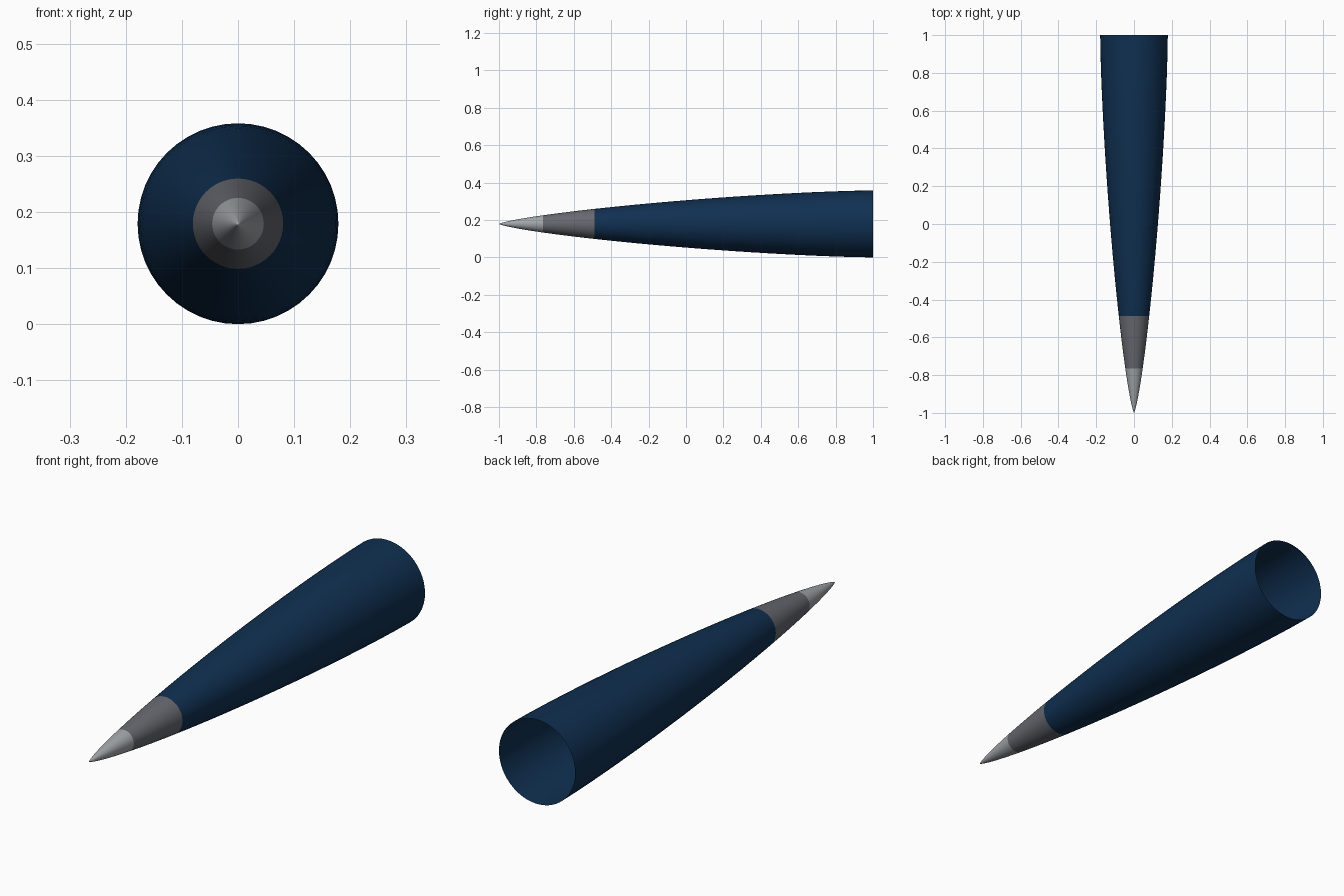
import bpy, bmesh, math

if "Cube" in bpy.data.objects:
    bpy.data.objects.remove(bpy.data.objects["Cube"])

BASE_R, LENGTH, SIDES = 0.179, 2.0, 48


def material(name, rgb):
    m = bpy.data.materials.new(name)
    m.diffuse_color = (*rgb, 1.0)
    m.use_nodes = True
    m.node_tree.nodes["Principled BSDF"].inputs["Base Color"].default_value = m.diffuse_color
    return m


def radius(y):
    """Slender tapering curve from the point (y=-1) to the open base (y=1)."""
    t = math.acos(max(-1.0, min(1.0, -y)))
    return BASE_R * math.sqrt(max(0.0, t - math.sin(2 * t) / 2) / math.pi)


def shell(name, y0, y1, steps, mat):
    """Revolved open skin between two stations along y."""
    bm = bmesh.new()
    rings = []
    for i in range(steps + 1):
        f = i / steps
        if y0 <= -1:
            f = f ** 1.6          # finer rings near the point
        y = y0 + (y1 - y0) * f
        r = radius(y)
        if r < 1e-6:
            rings.append([bm.verts.new((0, y, BASE_R))])
            continue
        rings.append([bm.verts.new((r * math.sin(a), y, BASE_R + r * math.cos(a)))
                      for a in (2 * math.pi * k / SIDES for k in range(SIDES))])
    for a, b in zip(rings, rings[1:]):
        for k in range(SIDES):
            n = (k + 1) % SIDES
            if len(a) == 1:
                bm.faces.new((a[0], b[k], b[n]))
            else:
                bm.faces.new((a[k], b[k], b[n], a[n]))
    bm.normal_update()
    # make the skin face outward
    flip = [f for f in bm.faces
            if f.normal.x * f.calc_center_median().x
            + f.normal.z * (f.calc_center_median().z - BASE_R) < 0]
    bmesh.ops.reverse_faces(bm, faces=flip)
    me = bpy.data.meshes.new(name)
    bm.to_mesh(me)
    bm.free()
    me.materials.append(mat)
    ob = bpy.data.objects.new(name, me)
    bpy.context.collection.objects.link(ob)
    bpy.context.view_layer.objects.active = ob
    ob.select_set(True)
    bpy.ops.object.shade_smooth_by_angle(angle=math.radians(30))
    ob.select_set(False)


# Metal point, grey collar and long blue body
shell("metal_tip", -1.0, -0.765, 8, material("light_metal", (0.36, 0.38, 0.40)))
shell("grey_collar", -0.765, -0.488, 4, material("dark_grey", (0.135, 0.14, 0.16)))
shell("blue_body", -0.488, 1.0, 14, material("navy_blue", (0.005, 0.029, 0.082)))
